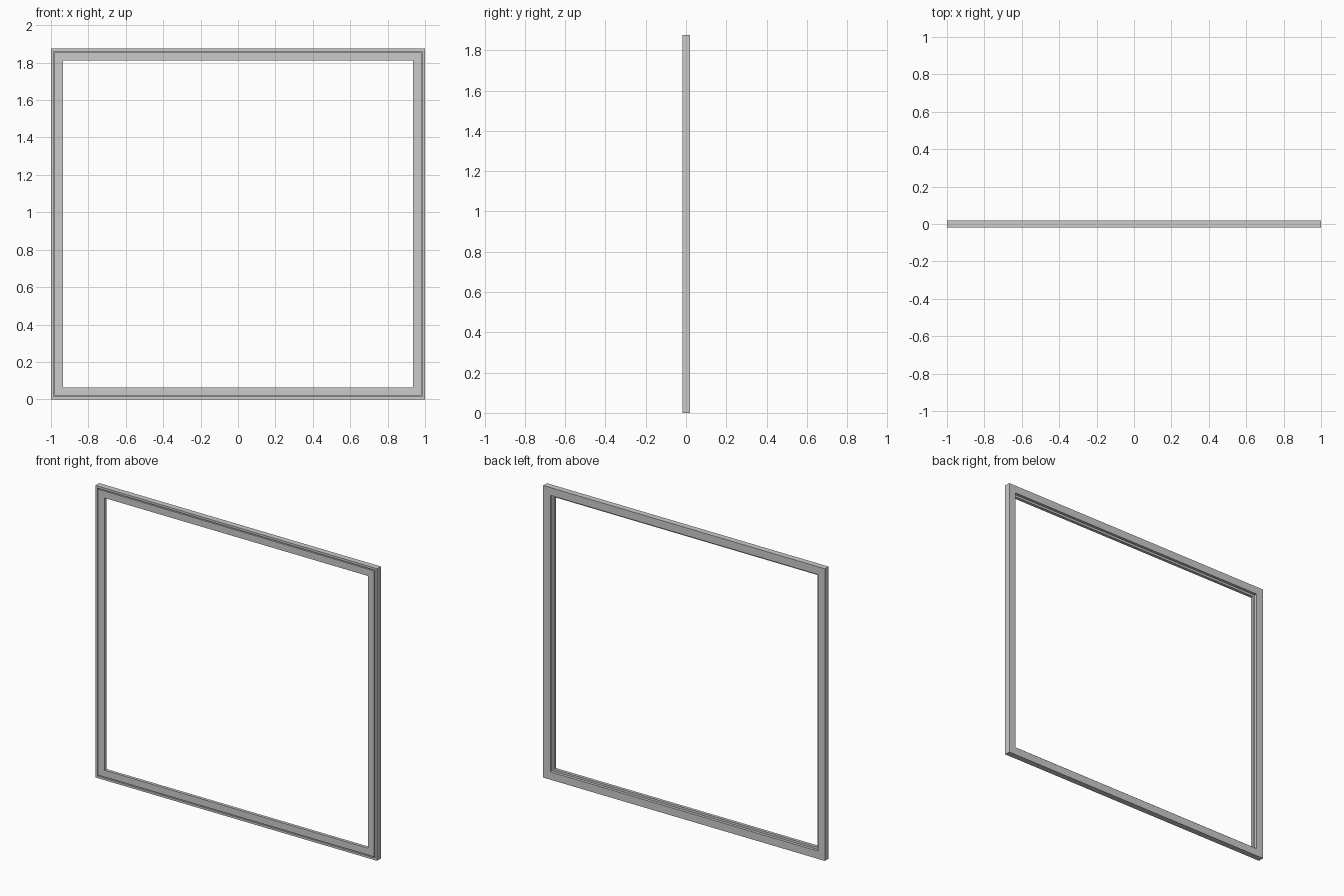
import bpy, bmesh

if "Cube" in bpy.data.objects:
    bpy.data.objects.remove(bpy.data.objects["Cube"])

W, H = 1.0, 1.875
# Cross-section: (inset from outer edge, y); front is -y
F, B = -0.018, 0.02
profile = [
    (0, F), (0.014, F), (0.014, F + 0.014), (0.02, F + 0.014), (0.02, F),  # front groove
    (0.064, F), (0.064, 0.002), (0.05, 0.002), (0.05, B),                  # rear glazing rebate
    (0, B),
]

# Sweep the section round the rectangle with mitred corners
bm = bmesh.new()
rings = []
for sx, top in ((-1, 0), (1, 0), (1, 1), (-1, 1)):
    rings.append([bm.verts.new((sx * (W - d), y, H - d if top else d)) for d, y in profile])
n = len(profile)
for i in range(4):
    a, b = rings[i], rings[(i + 1) % 4]
    for j in range(n):
        k = (j + 1) % n
        bm.faces.new((a[j], b[j], b[k], a[k]))
bmesh.ops.recalc_face_normals(bm, faces=bm.faces)
mesh = bpy.data.meshes.new("window_frame")
bm.to_mesh(mesh)
bm.free()
bpy.context.collection.objects.link(bpy.data.objects.new("window_frame", mesh))
